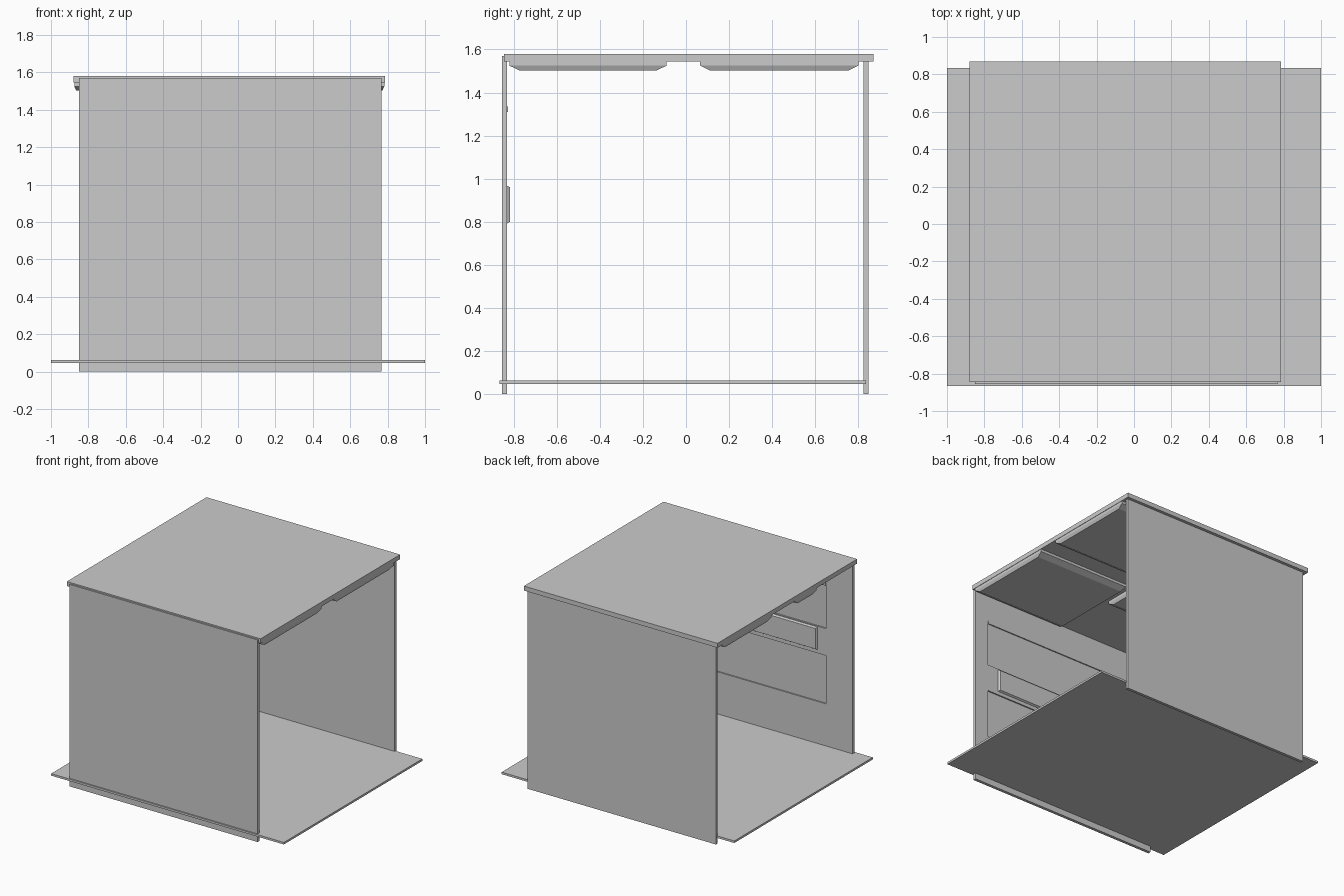
import bpy, bmesh

if "Cube" in bpy.data.objects:
    bpy.data.objects.remove(bpy.data.objects["Cube"])


def box(name, x, y, z, hide=False):
    """Box from (min, max) ranges."""
    return tapered(name, x, y, z, (0, 0, 0), hide)


def tapered(name, x, y, z, inset, hide=False, face='bottom'):
    """Box whose bottom or back face is pulled in by inset on each axis."""
    bm = bmesh.new()
    bmesh.ops.create_cube(bm, size=1)
    mid = [(r[0] + r[1]) / 2 for r in (x, y, z)]
    for v in bm.verts:
        small = v.co.z < 0 if face == 'bottom' else v.co.y > 0
        for i, r in enumerate((x, y, z)):
            c = r[1] if v.co[i] > 0 else r[0]
            if small:
                c += inset[i] * (1 if c < mid[i] else -1)
            v.co[i] = c
    mesh = bpy.data.meshes.new(name)
    bm.to_mesh(mesh)
    bm.free()
    ob = bpy.data.objects.new(name, mesh)
    bpy.context.collection.objects.link(ob)
    ob.hide_render = hide
    if hide:
        ob.display_type = 'WIRE'
        ob.hide_viewport = True
    return ob


# Floor, roof and back wall
box("floor", (-1, 1), (-0.865, 0.835), (0.047, 0.063))
box("roof", (-0.88, 0.785), (-0.845, 0.87), (1.545, 1.58))
box("back_wall", (-0.85, 0.768), (0.825, 0.847), (0, 1.546))

# Front wall with two recessed panels on its inner side
wall = box("front_wall", (-0.85, 0.768), (-0.855, -0.832), (0, 1.57))
for tag, z in (("upper", (0.975, 1.315)), ("lower", (0.39, 0.765))):
    cut = box(tag + "_recess_cutter", (-0.62, 0.65), (-0.842, -0.8), z, hide=True)
    m = wall.modifiers.new(tag + "_recess", 'BOOLEAN')
    m.operation = 'DIFFERENCE'
    m.solver = 'EXACT'
    m.object = cut

# Raised band between the recesses and the lip above them
tapered("wall_band", (-0.55, 0.56), (-0.835, -0.818), (0.79, 0.97),
        (0.01, 0, 0.01), face='back')
box("wall_lip", (-0.62, 0.65), (-0.835, -0.827), (1.31, 1.335))

# Ceiling panels with sloping edges
for tag, x, y in (("front_right", (0.0, 0.782), (-0.82, -0.09)),
                  ("back_right", (0.0, 0.782), (0.065, 0.8)),
                  ("front_left", (-0.875, -0.06), (-0.355, -0.09)),
                  ("back_left", (-0.875, -0.06), (0.2, 0.8))):
    base = box(tag + "_ceiling_plate", x, y, (1.525, 1.546))
    tapered(tag + "_ceiling_panel", x, y, (1.503, 1.525), (0.01, 0.045, 0))
